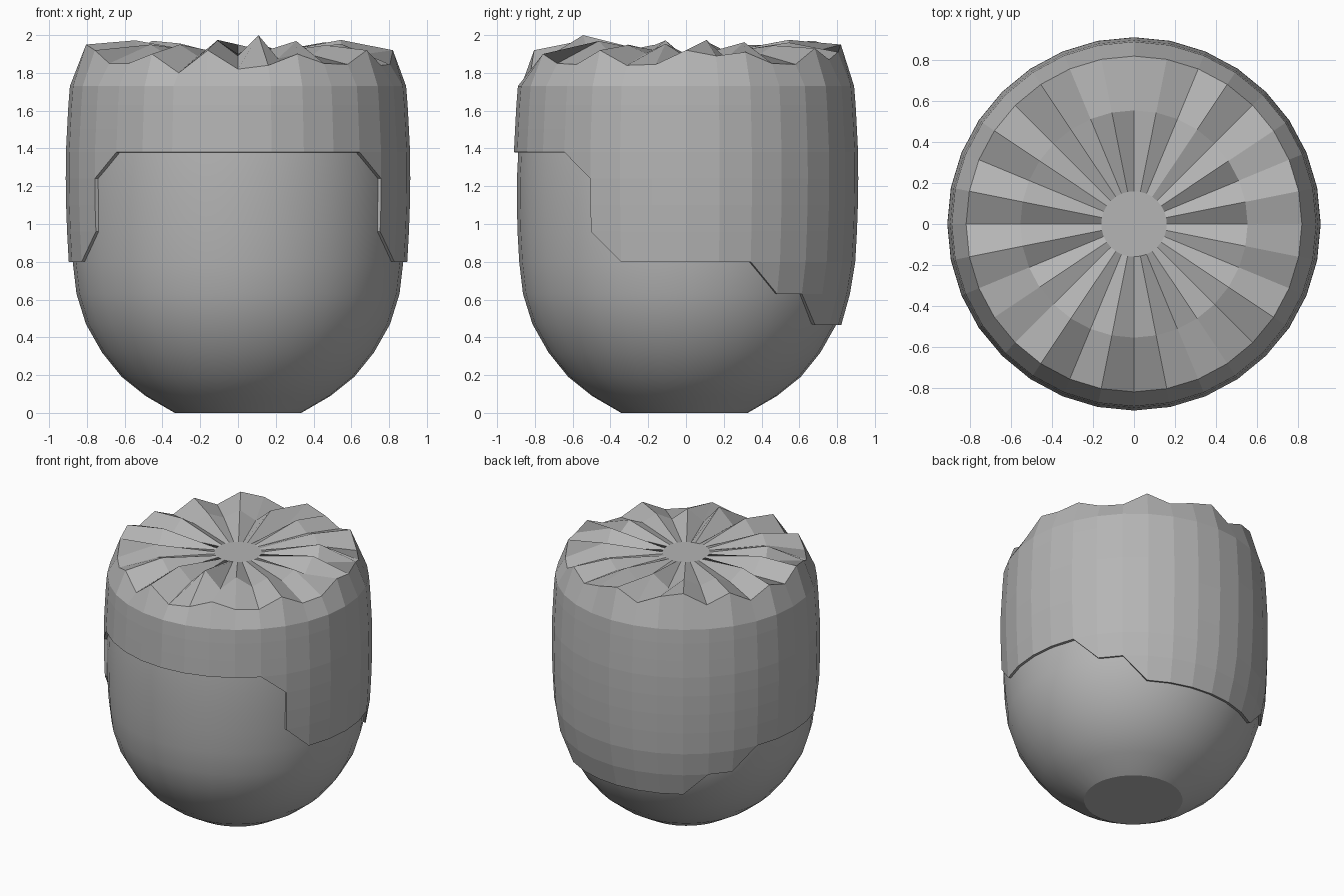
import bpy, bmesh, math

if "Cube" in bpy.data.objects:
    bpy.data.objects.remove(bpy.data.objects["Cube"])

SEG = 32

# Mid grey shared by both parts
grey = bpy.data.materials.new("grey")
grey.diffuse_color = (0.46, 0.46, 0.46, 1)
grey.use_nodes = True
grey.node_tree.nodes["Principled BSDF"].inputs["Base Color"].default_value = grey.diffuse_color


def ring(bm, r, zs, cy=0.0):
    """Ring of vertices starting at the front (-y), turning towards +x."""
    pts = []
    for i in range(SEG):
        a = 2 * math.pi * i / SEG
        z = zs[i] if isinstance(zs, list) else zs
        pts.append(bm.verts.new((r * math.sin(a), cy - r * math.cos(a), z)))
    return pts


def bridge(bm, lower, upper):
    for i in range(SEG):
        j = (i + 1) % SEG
        bm.faces.new((lower[i], lower[j], upper[j], upper[i]))


def finish(bm, name):
    loose = [v for v in bm.verts if not v.link_faces]
    bmesh.ops.delete(bm, geom=loose, context='VERTS')
    bmesh.ops.recalc_face_normals(bm, faces=bm.faces)
    mesh = bpy.data.meshes.new(name)
    bm.to_mesh(mesh)
    bm.free()
    mesh.materials.append(grey)
    ob = bpy.data.objects.new(name, mesh)
    bpy.context.collection.objects.link(ob)
    return ob


# Head: smooth rounded body with a flat base
profile = [(0.335, 0), (0.49, 0.09), (0.615, 0.19), (0.72, 0.32), (0.805, 0.47),
           (0.855, 0.63), (0.875, 0.80), (0.884, 0.96), (0.887, 1.10),
           (0.887, 1.24), (0.88, 1.38), (0.87, 1.50), (0.855, 1.63),
           (0.78, 1.71), (0.60, 1.77), (0.33, 1.79)]
bm = bmesh.new()
rings = [ring(bm, r, z, -0.008) for r, z in profile]
for lo, hi in zip(rings, rings[1:]):
    bridge(bm, lo, hi)
bm.faces.new(rings[0])
bm.faces.new(rings[-1])
head = finish(bm, "head")
for p in head.data.polygons:
    p.use_smooth = len(p.vertices) == 4
for e in head.data.edges:
    if max(head.data.vertices[v].co.z for v in e.vertices) < 0.001:
        e.use_edge_sharp = True

# Hair: faceted shell, rings listed from the top down
shell = [(0.890, 1.73), (0.898, 1.63), (0.905, 1.50), (0.911, 1.38), (0.912, 1.24),
         (0.910, 1.10), (0.905, 0.96), (0.896, 0.80), (0.868, 0.63), (0.822, 0.465)]
# Lowest ring on both sides of each column, from front to back
line = ([(3, 3)] * 4 + [(3, 4), (6, 7)] + [(7, 7)] * 4
        + [(7, 8), (8, 8), (8, 9)] + [(9, 9)] * 3)
line += [(b, a) for a, b in reversed(line)]
bm = bmesh.new()
rings = [ring(bm, r, z) for r, z in shell]
for i, (a, b) in enumerate(line):
    j = (i + 1) % SEG
    for k in range(max(a, b)):
        face = [rings[k][i], rings[k][j]]
        if k < b:
            face.append(rings[k + 1][j])
        if k < a:
            face.append(rings[k + 1][i])
        bm.faces.new(face)

# Ragged crown: jagged rim, jagged middle ring and a small flat centre
rim_z = [1.82, 1.84, 1.90, 1.85, 1.845, 1.92, 1.84, 1.845, 1.92, 1.89, 1.91,
         1.85, 1.845, 1.93, 1.87, 1.91, 1.95, 1.87, 1.94, 1.97, 1.88, 1.95,
         1.86, 1.93, 1.88, 1.95, 1.92, 1.85, 1.85, 1.90, 1.80, 1.92]
mid_z = [1.925 - 0.035 * (-1) ** i + 0.015 * math.sin(i * 2.3) for i in range(SEG)]
mid_z[1] = 2.0
rim = ring(bm, 0.82, rim_z)
mid = ring(bm, 0.555, mid_z)
centre = ring(bm, 0.16, 1.90)
bridge(bm, rings[0], rim)
bridge(bm, rim, mid)
bridge(bm, mid, centre)
bm.faces.new(centre)
hair = finish(bm, "hair")
thick = hair.modifiers.new("thickness", 'SOLIDIFY')
thick.thickness = 0.035
thick.offset = -1
